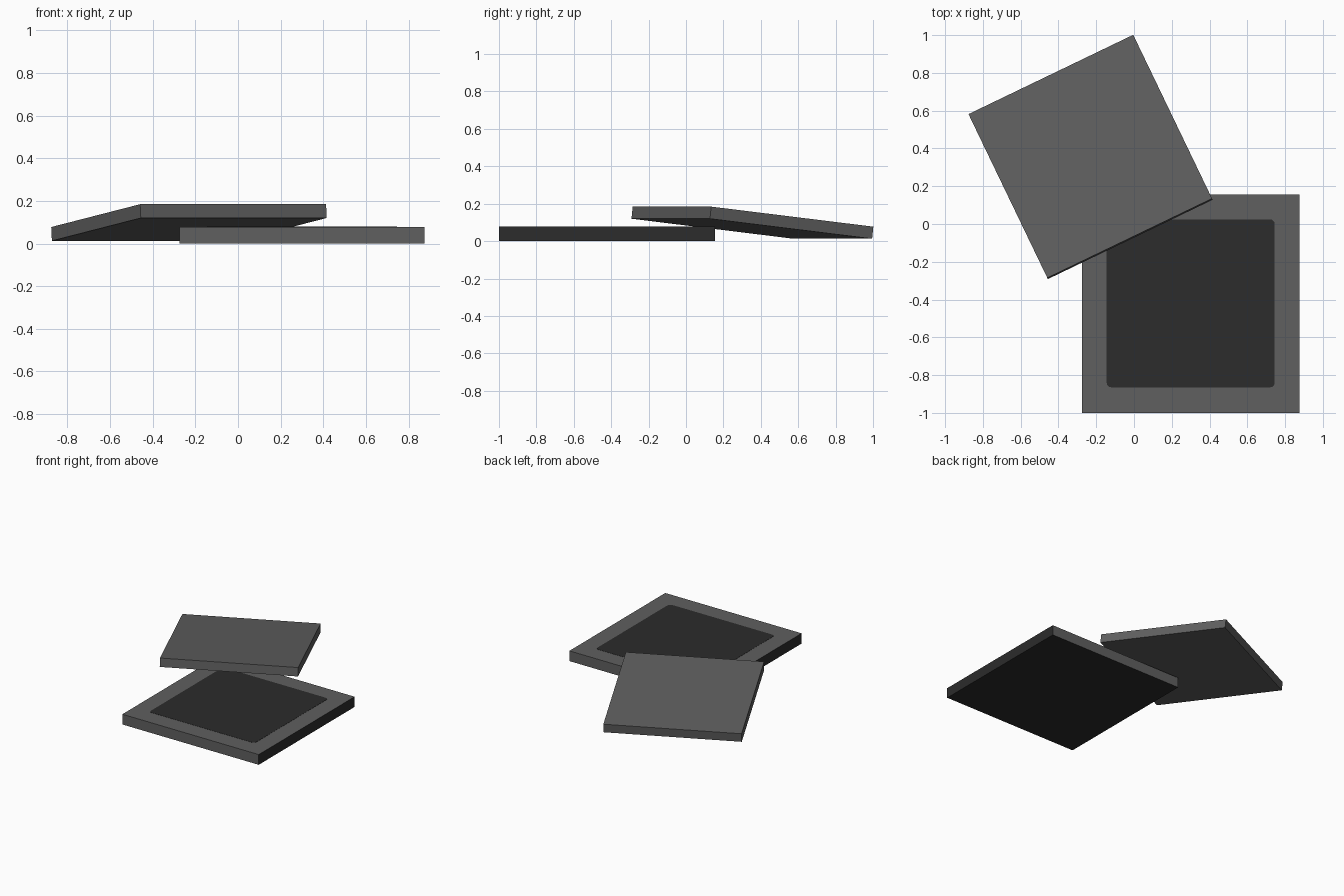
import bpy, bmesh, math
from mathutils import Matrix

if "Cube" in bpy.data.objects:
    bpy.data.objects.remove(bpy.data.objects["Cube"])


def material(name, value):
    m = bpy.data.materials.new(name)
    m.diffuse_color = (value, value, value, 1)
    m.use_nodes = True
    m.node_tree.nodes["Principled BSDF"].inputs["Base Color"].default_value = m.diffuse_color
    return m


grey = material("slate grey", 0.115)
dark = material("charcoal", 0.025)


def slab(name, size, matrix, mats, corner=0):
    """Box of the given size, optionally with rounded upright corners."""
    bm = bmesh.new()
    bmesh.ops.create_cube(bm, size=1)
    bmesh.ops.scale(bm, vec=size, verts=bm.verts)
    if corner:
        upright = [e for e in bm.edges
                   if abs(e.verts[0].co.z - e.verts[1].co.z) > size[2] / 2]
        bmesh.ops.bevel(bm, geom=upright, offset=corner, segments=3,
                        profile=0.5, affect='EDGES')
    bm.normal_update()
    # side walls along x and the underside take the last material
    for f in bm.faces:
        if abs(f.normal.x) > 0.9 or f.normal.z < -0.9:
            f.material_index = len(mats) - 1
    mesh = bpy.data.meshes.new(name)
    bm.to_mesh(mesh)
    bm.free()
    for m in mats:
        mesh.materials.append(m)
    ob = bpy.data.objects.new(name, mesh)
    ob.matrix_world = matrix
    bpy.context.collection.objects.link(ob)
    return ob


# Square base tray lying on the ground
slab("base", (1.15, 1.155, 0.078), Matrix.Translation((0.3, -0.4225, 0.039)), [grey, dark])

# Thin dark panel on the base, with softened corners
slab("base_panel", (0.89, 0.89, 0.004), Matrix.Translation((0.3, -0.42, 0.0772)), [dark], 0.025)

# Lid turned sideways, leaning on the base with its back edge near the ground
lean = (Matrix.Translation((-0.23, 0.355, 0.0985))
        @ Matrix.Rotation(math.radians(25.7), 4, 'Z')
        @ Matrix.Rotation(math.radians(-6.35), 4, 'X'))
slab("lid", (0.968, 0.968, 0.065), lean, [grey])
